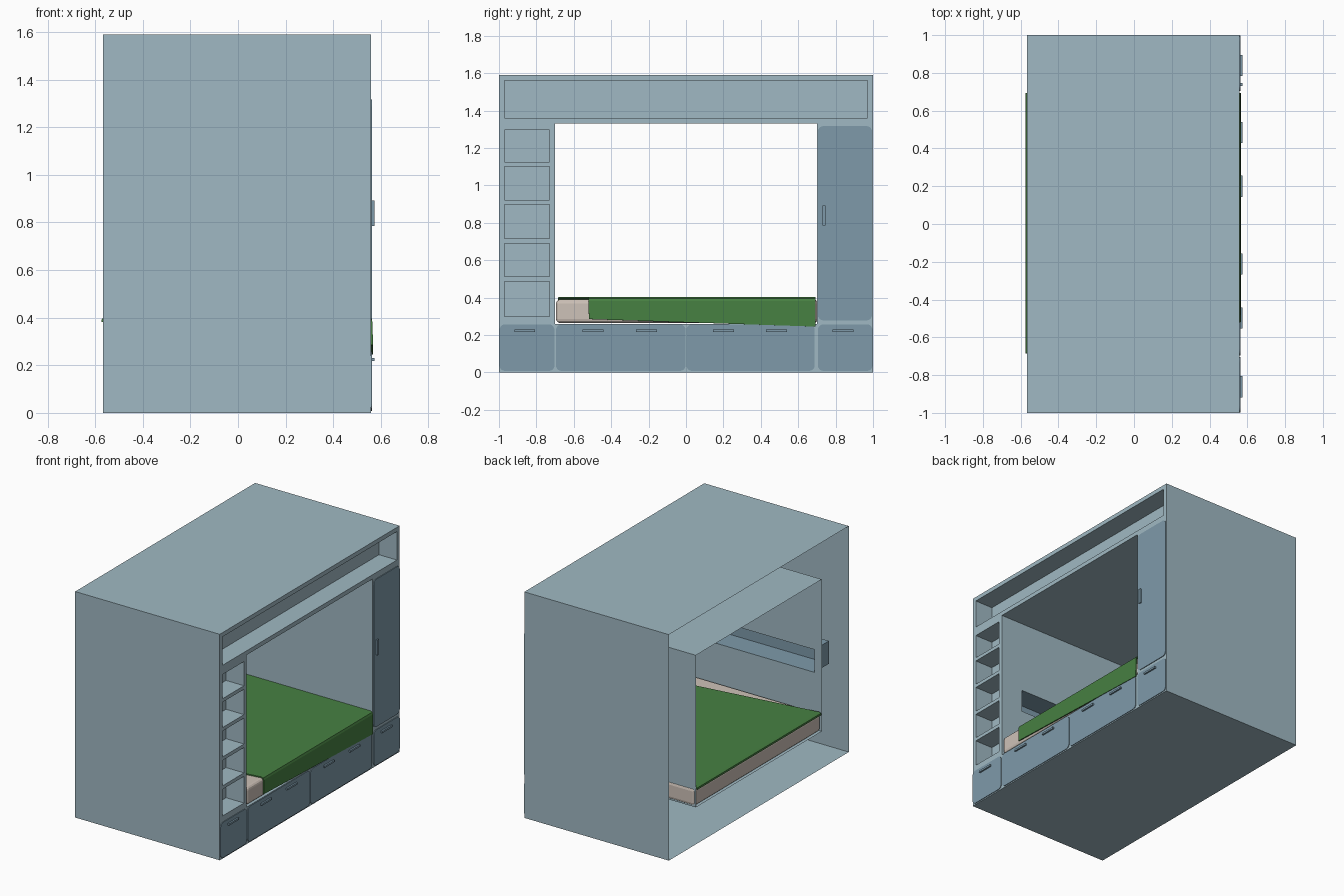
import bpy, bmesh
from mathutils import Vector

if "Cube" in bpy.data.objects:
    bpy.data.objects.remove(bpy.data.objects["Cube"])


def material(name, rgb):
    lin = [((c / 255 + 0.055) / 1.055) ** 2.4 for c in rgb]
    m = bpy.data.materials.new(name)
    m.diffuse_color = (*lin, 1)
    m.use_nodes = True
    m.node_tree.nodes["Principled BSDF"].inputs["Base Color"].default_value = m.diffuse_color
    return m


PALE = material("pale blue paint", (160, 185, 195))
BLUE = material("slate blue paint", (126, 154, 170))
GREEN = material("green fabric", (71, 128, 66))
CREAM = material("cream fabric", (206, 194, 184))

BACK, FRONT = -0.567, 0.558      # open back and face frame, along x
TOP, DECK, CEIL, SIDE = 1.59, 0.26, 1.33, 0.70


def finish(bm, name, mat):
    me = bpy.data.meshes.new(name)
    bm.to_mesh(me)
    bm.free()
    ob = bpy.data.objects.new(name, me)
    bpy.context.collection.objects.link(ob)
    me.materials.append(mat)
    return ob


def box(name, lo, hi, mat, skip=(), inward=False):
    """Box between two corners, without the sides whose normals are in skip."""
    bm = bmesh.new()
    bmesh.ops.create_cube(bm, size=1)
    bm.normal_update()
    gone = [f for f in bm.faces if any(f.normal.dot(Vector(s)) > 0.9 for s in skip)]
    bmesh.ops.delete(bm, geom=gone, context='FACES')
    for v in bm.verts:
        v.co = [(a + b) / 2 + c * (b - a) for a, b, c in zip(lo, hi, v.co)]
    if inward:
        bmesh.ops.reverse_faces(bm, faces=bm.faces[:])
    return finish(bm, name, mat)


def holed_plate(name, outer, holes, place, normal, mat):
    """Flat sheet with rectangular holes (u0, u1, v0, v1)."""
    rects = [outer] + holes
    us = sorted({u for r in rects for u in r[:2]})
    vs = sorted({v for r in rects for v in r[2:]})
    bm = bmesh.new()
    for u0, u1 in zip(us, us[1:]):
        for v0, v1 in zip(vs, vs[1:]):
            u, v = (u0 + u1) / 2, (v0 + v1) / 2
            if any(h[0] < u < h[1] and h[2] < v < h[3] for h in holes):
                continue
            f = bm.faces.new([bm.verts.new(place(*p)) for p in
                              ((u0, v0), (u1, v0), (u1, v1), (u0, v1))])
            f.normal_update()
            if f.normal.dot(Vector(normal)) < 0:
                f.normal_flip()
    bmesh.ops.remove_doubles(bm, verts=bm.verts[:], dist=1e-5)
    bmesh.ops.dissolve_limit(bm, angle_limit=0.01, verts=bm.verts[:], edges=bm.edges[:])
    return finish(bm, name, mat)


def rounded_front(name, y0, y1, z0, z1):
    """Thin door or drawer front with rounded corners."""
    ob = box(name, (FRONT, y0, z0), (FRONT + 0.005, y1, z1), BLUE)
    bm = bmesh.new()
    bm.from_mesh(ob.data)
    edges = [e for e in bm.edges if abs(e.verts[0].co.x - e.verts[1].co.x) > 0.001]
    bmesh.ops.bevel(bm, geom=edges, offset=0.03, segments=5, profile=0.5, affect='EDGES')
    bm.to_mesh(ob.data)
    bm.free()


# Outer case, open at the back
box("outer_case", (BACK, -1, 0), (FRONT, 1, TOP), PALE, skip=[(1, 0, 0), (-1, 0, 0)])

# Face frame with shelf openings, top cabinet opening and bed opening
shelf_z = [(0.30, 0.487), (0.512, 0.69), (0.715, 0.897), (0.922, 1.10), (1.125, 1.295)]
niches = [(-0.97, -0.73, a, b) for a, b in shelf_z] + [(-0.97, 0.97, 1.36, 1.56)]
holed_plate("face_frame", (-1, 1, 0, TOP), niches + [(-SIDE, SIDE, DECK, CEIL)],
            lambda y, z: (FRONT, y, z), (1, 0, 0), PALE)
for i, (y0, y1, z0, z1) in enumerate(niches):
    box("open_shelf_%d" % (i + 1), (FRONT - 0.14, y0, z0), (FRONT, y1, z1), PALE,
        skip=[(1, 0, 0)], inward=True)

# Bed alcove running through the case, with a bedside niche in its head wall
box("bed_alcove", (BACK, -SIDE, DECK), (FRONT, SIDE, CEIL), PALE,
    skip=[(1, 0, 0), (-1, 0, 0), (0, -1, 0)], inward=True)
NX0, NX1, NZ0, NZ1 = -0.51, 0.384, 0.66, 0.82
holed_plate("head_wall", (BACK, FRONT, DECK, CEIL), [(NX0, NX1, NZ0, NZ1)],
            lambda x, z: (x, -SIDE, z), (0, 1, 0), PALE)
box("bedside_niche", (NX0, -SIDE - 0.16, NZ0), (NX1, -SIDE, NZ1), BLUE,
    skip=[(0, 1, 0)], inward=True)

# Drawer fronts and wardrobe door
for i, (y0, y1) in enumerate([(-0.997, -0.703), (-0.695, -0.002), (0.002, 0.688), (0.705, 0.997)]):
    rounded_front("drawer_front_%d" % (i + 1), y0, y1, 0.008, 0.257)
rounded_front("wardrobe_door", 0.705, 0.995, 0.278, 1.317)

# Handles
for i, y in enumerate([-0.862, -0.497, -0.212, 0.20, 0.485, 0.84]):
    box("drawer_handle_%d" % (i + 1), (FRONT + 0.004, y - 0.056, 0.217),
        (0.574, y + 0.056, 0.23), BLUE)
box("wardrobe_handle", (FRONT + 0.004, 0.73, 0.785), (0.574, 0.746, 0.892), BLUE)

# Mattress
mattress = box("mattress", (-0.563, -0.695, 0.264), (0.556, 0.706, 0.39), CREAM)
bevel = mattress.modifiers.new("soft_edges", 'BEVEL')
bevel.width, bevel.segments = 0.022, 3

# Blanket: cross-section swept along the bed, cut at a slant at the head,
# hanging over the front edge
section = [(-0.574, 0.383), (-0.572, 0.395), (-0.560, 0.402), (0.548, 0.402),
           (0.560, 0.396), (0.565, 0.382), (0.567, None)]
bm = bmesh.new()
head, foot = [], []
for x, z in section:
    head.append(bm.verts.new((x, -0.685 + 0.165 * (x + 0.574) / 1.14, z or 0.285)))
    foot.append(bm.verts.new((x, 0.693, z or 0.245)))
for i in range(len(section) - 1):
    bm.faces.new((head[i], head[i + 1], foot[i + 1], foot[i]))
bmesh.ops.recalc_face_normals(bm, faces=bm.faces[:])
bm.normal_update()
if max(bm.faces, key=lambda f: f.calc_area()).normal.z < 0:
    bmesh.ops.reverse_faces(bm, faces=bm.faces[:])
blanket = finish(bm, "blanket", GREEN)
solid = blanket.modifiers.new("thickness", 'SOLIDIFY')
solid.thickness, solid.offset = 0.008, -1
